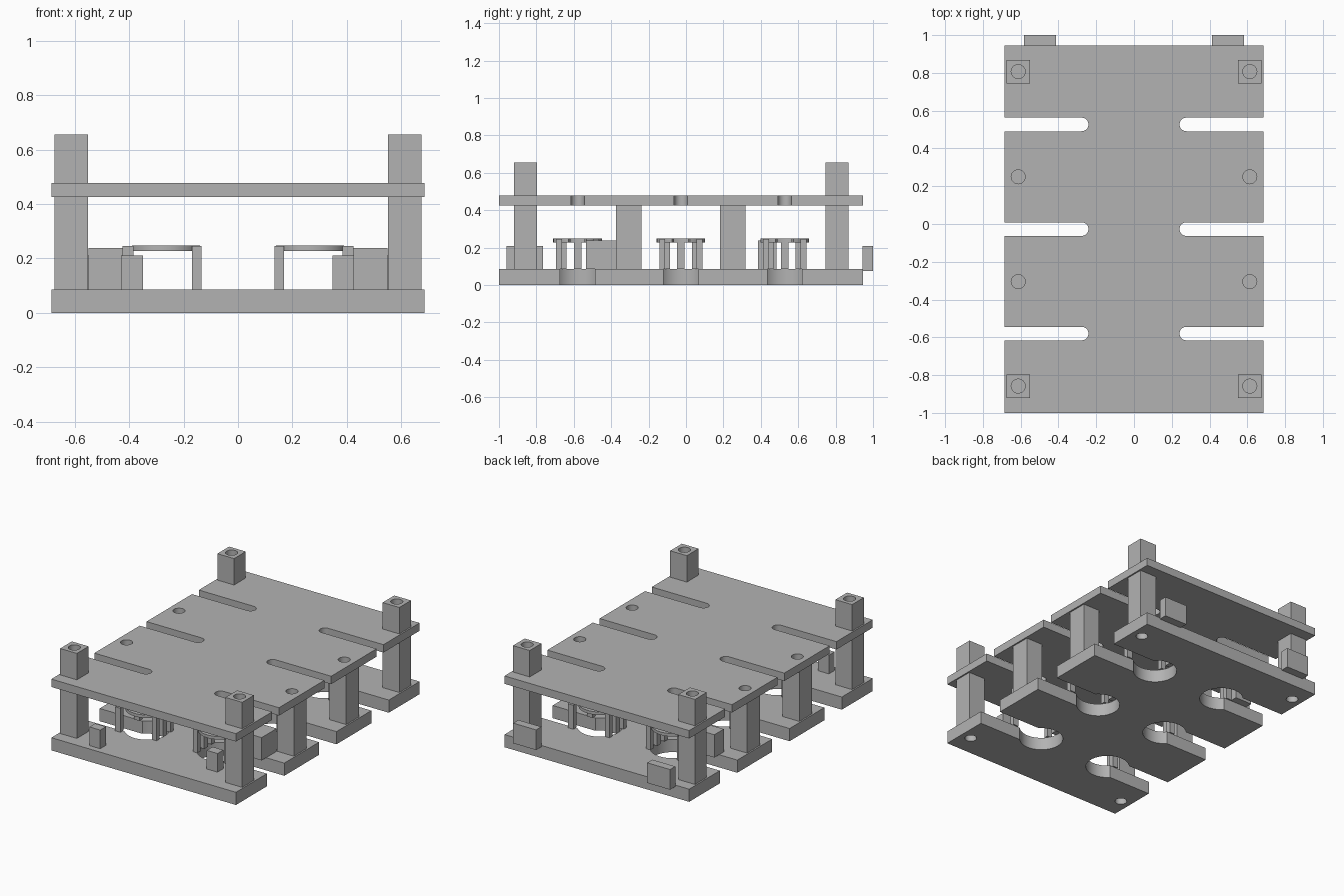
import bpy, bmesh, math

if "Cube" in bpy.data.objects:
    bpy.data.objects.remove(bpy.data.objects["Cube"])

grey = bpy.data.materials.new("plain grey")
grey.diffuse_color = (0.45, 0.45, 0.45, 1)
grey.use_nodes = True
grey.node_tree.nodes["Principled BSDF"].inputs["Base Color"].default_value = grey.diffuse_color

SLOTS = (-0.58, -0.027, 0.527)            # y of the three joint bays
POSTS = (-0.858, -0.305, 0.25, 0.807)     # y of the four post rows
POST_X = 0.613
BAY_X = 0.27
BASE_TOP, DECK_LOW, DECK_TOP, POST_TOP = 0.085, 0.425, 0.478, 0.655


def prism(name, outline, z0, z1):
    """Extrude a closed xy outline between two heights."""
    bm = bmesh.new()
    face = bm.faces.new([bm.verts.new((x, y, z0)) for x, y in outline])
    top = bmesh.ops.extrude_face_region(bm, geom=[face])["geom"]
    for v in top:
        if isinstance(v, bmesh.types.BMVert):
            v.co.z = z1
    bmesh.ops.recalc_face_normals(bm, faces=bm.faces)
    me = bpy.data.meshes.new(name)
    bm.to_mesh(me)
    bm.free()
    ob = bpy.data.objects.new(name, me)
    me.materials.append(grey)
    bpy.context.collection.objects.link(ob)
    return ob


def box(name, x0, x1, y0, y1, z0, z1):
    return prism(name, [(x0, y0), (x1, y0), (x1, y1), (x0, y1)], z0, z1)


def arc(cx, cy, r, a0, a1, n=32):
    return [(cx + r * math.cos(math.radians(a0 + (a1 - a0) * i / n)),
             cy + r * math.sin(math.radians(a0 + (a1 - a0) * i / n))) for i in range(n + 1)]


def disc(cx, cy, r):
    return arc(cx, cy, r, 0, 360, 40)[:-1]


def cut(ob, cutters):
    for c in cutters:
        mod = ob.modifiers.new("cut", 'BOOLEAN')
        mod.operation, mod.solver, mod.object = 'DIFFERENCE', 'EXACT', c
        bpy.context.view_layer.objects.active = ob
        bpy.ops.object.modifier_apply(modifier=mod.name)
        bpy.data.objects.remove(c)


def smooth(ob):
    bpy.ops.object.select_all(action='DESELECT')
    ob.select_set(True)
    bpy.context.view_layer.objects.active = ob
    bpy.ops.object.shade_smooth_by_angle(angle=math.radians(30))


# base plate with keyhole bays open to the sides and corner screw holes
base = box("base_plate", -0.685, 0.685, -1, 0.945, 0, BASE_TOP)
cutters = []
for y in SLOTS:
    for s in (-1, 1):
        half = math.degrees(math.asin(0.0925 / 0.135))
        keyhole = arc(BAY_X, y, 0.135, half, 360 - half, 48) + [(0.8, y - 0.0925), (0.8, y + 0.0925)]
        cutters.append(prism("cutter", [(s * px, py) for px, py in keyhole], -0.1, 0.2))
for s in (-1, 1):
    for y in (POSTS[0], POSTS[-1]):
        cutters.append(prism("cutter", disc(s * POST_X, y, 0.037), -0.1, 0.2))
cut(base, cutters)
smooth(base)

# upper deck with round-ended slots and screw holes over the middle posts
deck = box("upper_deck", -0.685, 0.685, -1, 0.945, DECK_LOW, DECK_TOP)
cutters = []
for s in (-1, 1):
    for y in SLOTS:
        slot = arc(0.277, y, 0.036, 90, 270, 16) + [(0.8, y - 0.036), (0.8, y + 0.036)]
        cutters.append(prism("cutter", [(s * px, py) for px, py in slot], 0.3, 0.6))
    for y in POSTS[1:3]:
        cutters.append(prism("cutter", disc(s * POST_X, y, 0.037), 0.3, 0.6))
cut(deck, cutters)
smooth(deck)

for s, side in ((-1, "left"), (1, "right")):
    # posts between the plates, and drilled corner posts above the deck
    for i, y in enumerate(POSTS):
        hy = 0.062 if i in (0, 3) else 0.068
        box(f"post_{side}_{i}", s * POST_X - 0.062, s * POST_X + 0.062, y - hy, y + hy, BASE_TOP, DECK_LOW)
        if i in (0, 3):
            top = box(f"post_top_{side}_{i}", s * POST_X - 0.062, s * POST_X + 0.062,
                      y - hy, y + hy, DECK_TOP, POST_TOP)
            cut(top, [prism("cutter", disc(s * POST_X, y, 0.037), 0.51, 0.8)])
            smooth(top)

    # joint bays: an open ring on small pillars
    for i, y in enumerate(SLOTS):
        ring = arc(BAY_X, y, 0.13, 22, 338, 40) + arc(BAY_X, y, 0.1, 338, 22, 40)
        smooth(prism(f"ring_{side}_{i}", [(s * px, py) for px, py in ring], 0.228, 0.248))
        for t in (-1, 1):
            for part, x, py, w in (("inner", 0.152, 0.075, 0.017), ("outer", 0.405, 0.1, 0.02)):
                box(f"{part}_pillar_{side}_{i}_{t}", s * x - w, s * x + w,
                    y + t * py - 0.016, y + t * py + 0.016, BASE_TOP, 0.246)
        box(f"back_pillar_{side}_{i}", s * 0.152 - 0.017, s * 0.152 + 0.017,
            y - 0.02, y + 0.02, BASE_TOP, 0.246)

    # blocks hung on the rear edge
    box(f"rear_block_{side}", s * 0.497 - 0.085, s * 0.497 + 0.085, 0.945, 1.0, 0.075, 0.21)

# small blocks standing near the front edge, staggered
box("front_block_left", -0.43, -0.35, -0.96, -0.9, BASE_TOP, 0.21)
box("front_block_right", 0.347, 0.427, -0.827, -0.765, BASE_TOP, 0.21)

# side blocks beside the middle posts
box("side_block_right", 0.425, 0.55, -0.535, -0.375, BASE_TOP, 0.238)
box("side_block_left", -0.55, -0.425, 0.385, 0.485, BASE_TOP, 0.238)
